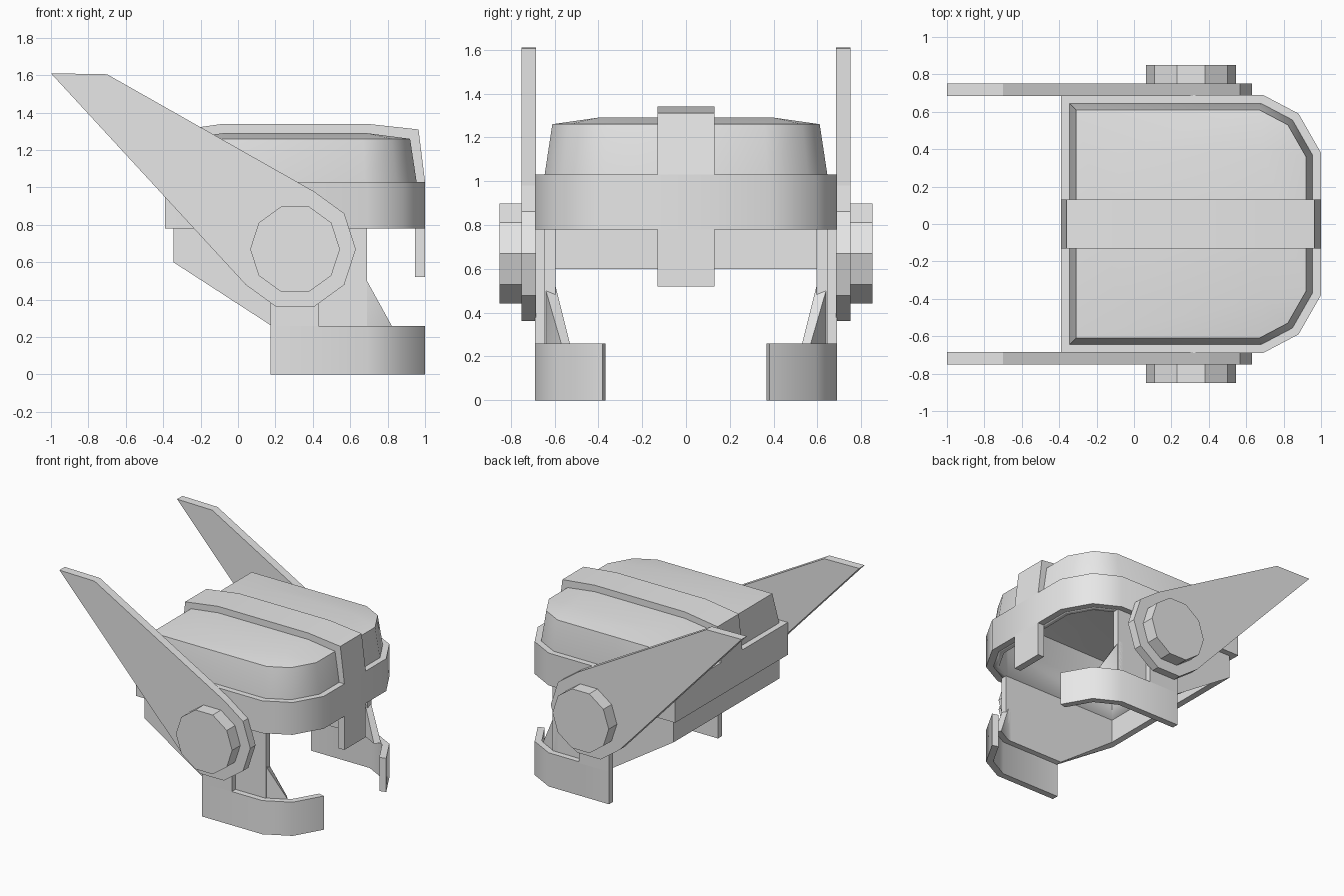
import bpy, bmesh, math
from mathutils import Vector

cube = bpy.data.objects.get("Cube")
if cube:
    bpy.data.objects.remove(cube, do_unlink=True)

grey = bpy.data.materials.new("plain grey")
grey.use_nodes = True
grey.diffuse_color = (0.8, 0.8, 0.8, 1)
grey.node_tree.nodes["Principled BSDF"].inputs["Base Color"].default_value = (0.8, 0.8, 0.8, 1)

# Plan outline of the helmet: square back, chamfered face
HALF = [(-0.39, 0.69), (0.69, 0.69), (0.88, 0.59), (1.0, 0.38)]
OUTLINE = [(x, -y) for x, y in HALF] + HALF[::-1]


def inset(d):
    """Outline moved inward by d with mitred corners."""
    pts = [Vector(p) for p in OUTLINE]
    out = []
    for i, p in enumerate(pts):
        a = (p - pts[i - 1]).normalized()
        b = (pts[(i + 1) % len(pts)] - p).normalized()
        na, nb = Vector((-a.y, a.x)), Vector((-b.y, b.x))
        out.append(p + (na + nb) * d / (1 + na.dot(nb)))
    return out


def finish(name, bm, smooth=None):
    bmesh.ops.remove_doubles(bm, verts=bm.verts, dist=0.0005)
    bmesh.ops.recalc_face_normals(bm, faces=bm.faces)
    mesh = bpy.data.meshes.new(name)
    bm.to_mesh(mesh)
    bm.free()
    ob = bpy.data.objects.new(name, mesh)
    bpy.context.collection.objects.link(ob)
    mesh.materials.append(grey)
    if smooth:
        bpy.ops.object.select_all(action='DESELECT')
        ob.select_set(True)
        bpy.context.view_layer.objects.active = ob
        bpy.ops.object.shade_smooth_by_angle(angle=math.radians(smooth))
    return ob


def prism(name, profile, y0, y1, smooth=None):
    """Extrude an x-z profile along y."""
    bm = bmesh.new()
    face = bm.faces.new([bm.verts.new((x, y0, z)) for x, z in profile])
    ext = bmesh.ops.extrude_face_region(bm, geom=[face])
    verts = [v for v in ext["geom"] if isinstance(v, bmesh.types.BMVert)]
    bmesh.ops.translate(bm, verts=verts, vec=(0, y1 - y0, 0))
    return finish(name, bm, smooth)


def wall(name, columns, closed=False):
    """Thick wall from columns of (outer xy, inner xy, bottom z, top z)."""
    bm = bmesh.new()
    rings = []
    for o, i, lo, hi in columns:
        rings.append([bm.verts.new((p[0], p[1], z))
                      for p, z in ((o, lo), (o, hi), (i, hi), (i, lo))])
    pairs = list(zip(rings, rings[1:]))
    if closed:
        pairs.append((rings[-1], rings[0]))
    else:
        bm.faces.new(rings[0])
        bm.faces.new(rings[-1])
    for a, b in pairs:
        for k in range(4):
            bm.faces.new((a[k], a[k - 1], b[k - 1], b[k]))
    bmesh.ops.dissolve_degenerate(bm, dist=0.0005, edges=bm.edges)
    return finish(name, bm, 38)


# Brow band
wall("brow_band", [(o, i, 0.78, 1.03) for o, i in zip(inset(0), inset(0.05))], True)

# Hollow dome with a softly raised crown
bm = bmesh.new()
crown = [(-0.08 if x < 0 else 0.69, math.copysign(0.4, y)) for x, y in OUTLINE]
loops = []
for ring, z in ((inset(0.045), 0.78), (inset(0.045), 1.03), (inset(0.08), 1.26), (crown, 1.29)):
    loops.append([bm.verts.new((p[0], p[1], z)) for p in ring])
for a, b in zip(loops, loops[1:]):
    for k in range(len(a)):
        bm.faces.new((a[k - 1], a[k], b[k], b[k - 1]))
top = loops[-1]
bm.faces.new((top[0], top[1], top[6], top[7]))
bmesh.ops.remove_doubles(bm, verts=bm.verts, dist=0.0005)
dome = finish("dome", bm, 38)
shell = dome.modifiers.new("Thickness", 'SOLIDIFY')
shell.thickness = 0.045
shell.offset = -1
shell.use_even_offset = True

# Crest strip over the dome, and nose guard
prism("crest_strip", [(-0.39, 1.03), (-0.36, 1.30), (-0.08, 1.34), (0.69, 1.34),
                      (0.965, 1.31), (1.0, 1.03), (0.94, 1.03), (0.91, 1.25),
                      (0.69, 1.28), (-0.08, 1.28), (-0.31, 1.25), (-0.33, 1.03)],
      -0.13, 0.13, 20)
prism("nose_guard", [(0.947, 0.52), (1.0, 0.52), (1.0, 0.8), (0.947, 0.8)], -0.13, 0.13)

# Neck and cheek shell: wraps the back and slopes down along the sides
so, si = inset(0.045), inset(0.095)


def side(x, s):
    return (x, so[6].y * s), (x, si[6].y * s)


def cheek_columns(s):
    back = 7 if s > 0 else 0
    return [(*side(0.69, s), 0.26, 0.78), (*side(0.18, s), 0.26, 0.78),
            (so[back], si[back], 0.6, 0.78)]


wall("neck_shell", cheek_columns(1) + cheek_columns(-1)[::-1])

DECAGON = [(math.cos(math.radians(a)), math.sin(math.radians(a))) for a in range(0, 360, 36)]
EAR = (0.305, 0.67)


def decagon(r):
    return [(EAR[0] + r * c, EAR[1] + r * s) for c, s in DECAGON]


base = decagon(0.325)
wing = base[:3] + [(-0.70, 1.605), (-1.0, 1.61)] + base[6:]
outer, inner = inset(0), inset(0.05)

for s, tag in ((-1, "front"), (1, "back")):
    k = (6, 5, 4) if s > 0 else (1, 2, 3)
    # Tapering cheek corner
    t = 0.85
    tip = [ring[k[0]].lerp(ring[k[1]], t) for ring in (so, si)]
    wall("cheek_corner_" + tag, [(*side(0.64, s), 0.26, 0.52),
                                 (so[k[0]], si[k[0]], 0.26, 0.52),
                                 (*tip, 0.26, 0.26)])
    # Jaw guard and the strap joining it to the ear
    start = ((0.175, 0.69 * s), (0.175, 0.64 * s))
    wall("jaw_guard_" + tag, [(*start, 0, 0.26)] +
         [(outer[j], inner[j], 0, 0.26) for j in k])
    prism("jaw_strap_" + tag, [(0.175, 0.25), (0.43, 0.25), (0.43, 0.79), (0.175, 0.79)],
          0.64 * s, 0.69 * s)
    # Wing plate and ear disc
    prism("wing_" + tag, wing, 0.685 * s, 0.75 * s)
    prism("ear_disc_" + tag, decagon(0.24), 0.75 * s, 0.85 * s)
